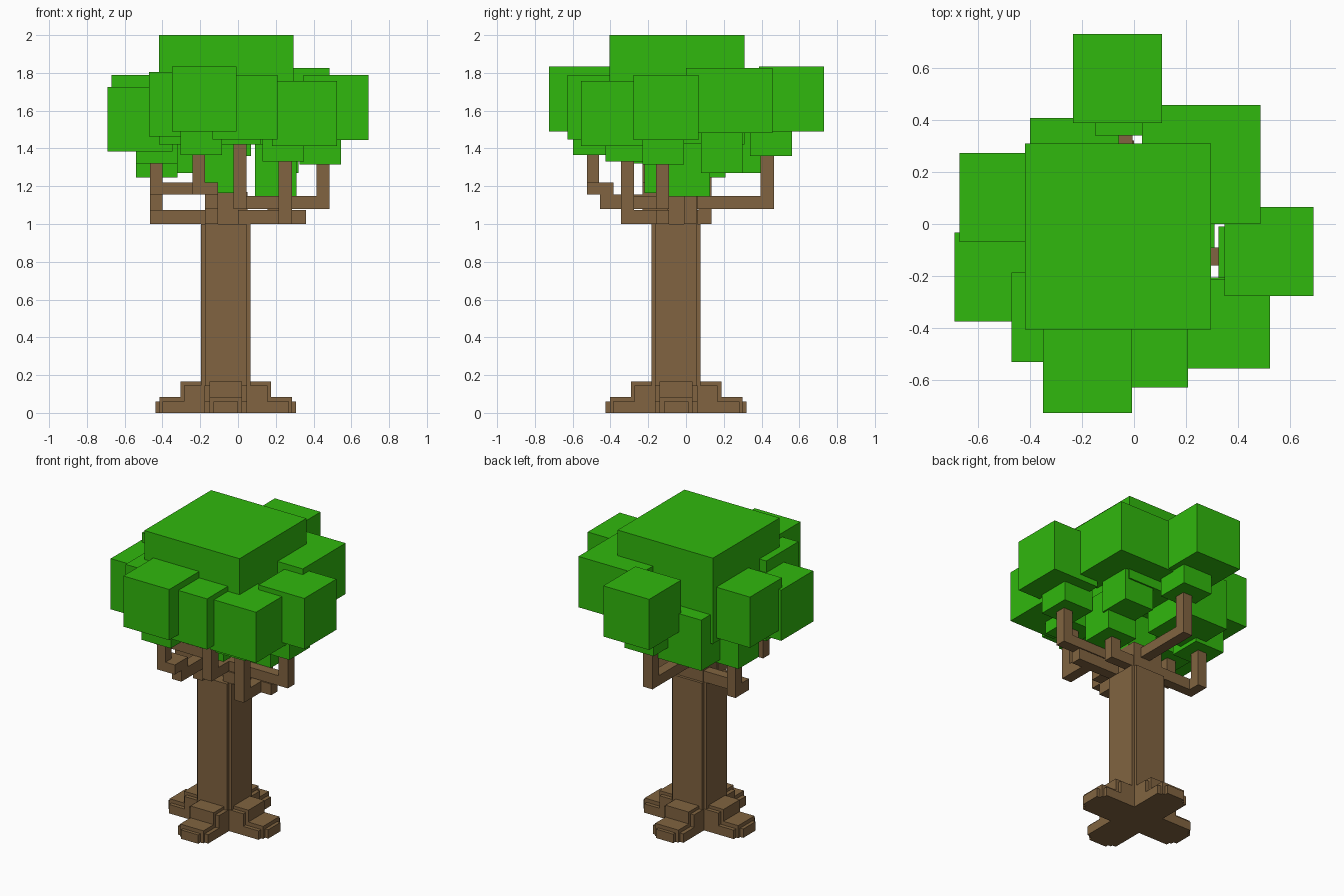
import bpy, bmesh


def material(name, rgb):
    m = bpy.data.materials.new(name)
    m.diffuse_color = (*rgb, 1)
    return m


BARK = material("bark", (0.22, 0.127, 0.052))
LEAF = material("leaf", (0.03, 0.48, 0.004))


def blocks(name, mat, boxes):
    """One object from boxes given as (x0, x1, y0, y1, z0, z1)."""
    bm = bmesh.new()
    for x0, x1, y0, y1, z0, z1 in boxes:
        for v in bmesh.ops.create_cube(bm, size=1)["verts"]:
            v.co = ((x0 + x1) / 2 + v.co.x * (x1 - x0),
                    (y0 + y1) / 2 + v.co.y * (y1 - y0),
                    (z0 + z1) / 2 + v.co.z * (z1 - z0))
    me = bpy.data.meshes.new(name)
    bm.to_mesh(me)
    bm.free()
    me.materials.append(mat)
    ob = bpy.data.objects.new(name, me)
    bpy.context.collection.objects.link(ob)


CX, CY = -0.065, -0.052


def cross(r, w, h):
    """Two crossing bars about the trunk axis: reach r, half width w, height h."""
    return [(CX - r, CX + r, CY - w, CY + w, 0, h),
            (CX - w, CX + w, CY - r, CY + r, 0, h)]


# Trunk with notched corners
blocks("trunk", BARK, cross(0.13, 0.11, 1.0))

# Four stepped roots
blocks("roots", BARK, [b for step in (
    (0.373, 0.065, 0.06), (0.35, 0.087, 0.06), (0.35, 0.087, 0.085),
    (0.335, 0.113, 0.06), (0.24, 0.087, 0.165), (0.22, 0.113, 0.145))
    for b in cross(*step)])

# Branches: each is horizontal bars and an upright twig
blocks("crown_stub", BARK, [(-0.17, 0.05, -0.10, 0.06, 1.0, 1.17)])
blocks("back_branch", BARK, [(-0.075, -0.005, 0.0, 0.465, 1.08, 1.147),
                             (-0.075, -0.005, 0.395, 0.465, 1.08, 1.42)])
blocks("right_branch", BARK, [(0.0, 0.485, -0.16, -0.09, 1.08, 1.147),
                              (0.415, 0.485, -0.16, -0.09, 1.08, 1.36)])
blocks("front_right_branch", BARK, [(0.0, 0.36, -0.16, -0.09, 1.0, 1.075),
                                    (0.215, 0.285, -0.345, -0.09, 1.0, 1.075),
                                    (0.215, 0.285, -0.345, -0.275, 1.0, 1.36)])
blocks("right_twig", BARK, [(0.0, 0.225, -0.01, 0.055, 1.0, 1.075),
                            (0.155, 0.225, -0.01, 0.055, 1.0, 1.2)])
blocks("front_branch", BARK, [(-0.025, 0.045, -0.345, -0.09, 1.08, 1.147),
                              (-0.025, 0.045, -0.345, -0.275, 1.08, 1.45)])
blocks("front_left_branch", BARK, [(-0.175, -0.105, -0.455, -0.09, 1.08, 1.155),
                                   (-0.24, -0.105, -0.525, -0.385, 1.155, 1.22),
                                   (-0.24, -0.175, -0.525, -0.46, 1.155, 1.4)])
blocks("left_branch", BARK, [(-0.175, -0.105, -0.23, -0.09, 1.0, 1.22),
                             (-0.465, -0.105, -0.23, -0.16, 1.155, 1.22),
                             (-0.465, -0.40, -0.23, -0.16, 1.155, 1.42)])
blocks("back_left_branch", BARK, [(-0.465, -0.05, -0.01, 0.055, 1.0, 1.075),
                                  (-0.465, -0.40, -0.01, 0.135, 1.0, 1.075),
                                  (-0.465, -0.40, 0.065, 0.135, 1.0, 1.3)])

# Crown: one large block ringed by cubes, given by minimum corner
S = 0.343
blocks("crown_top", LEAF, [(-0.418, 0.295, -0.405, 0.31, 1.42, 2.0)])
ring = [(-0.235, 0.387, 1.49), (-0.35, -0.725, 1.49), (0.347, -0.277, 1.445),
        (-0.69, -0.375, 1.383), (-0.67, -0.07, 1.447), (-0.47, -0.53, 1.462),
        (-0.40, 0.065, 1.27), (0.18, -0.555, 1.413), (-0.135, -0.628, 1.447)]
blocks("crown_ring", LEAF, [(x, x + S, y, y + S, z, z + S) for x, y, z in ring]
       + [(0.03, 0.485, 0.0, 0.457, 1.483, 1.827)])

# Small leaf tufts on the twig tips: centre x, centre y, bottom
W = 0.11
tufts = [(-0.195, -0.487, 1.365), (0.24, -0.315, 1.33), (0.435, -0.12, 1.315),
         (-0.43, 0.10, 1.245), (-0.04, 0.45, 1.36), (0.01, -0.31, 1.42),
         (-0.43, -0.195, 1.32), (0.2, 0.017, 1.145), (-0.065, -0.11, 1.165),
         (0.21, 0.19, 1.27)]
blocks("leaf_tufts", LEAF, [(x - W, x + W, y - W, y + W, z, z + 0.28)
                            for x, y, z in tufts])
